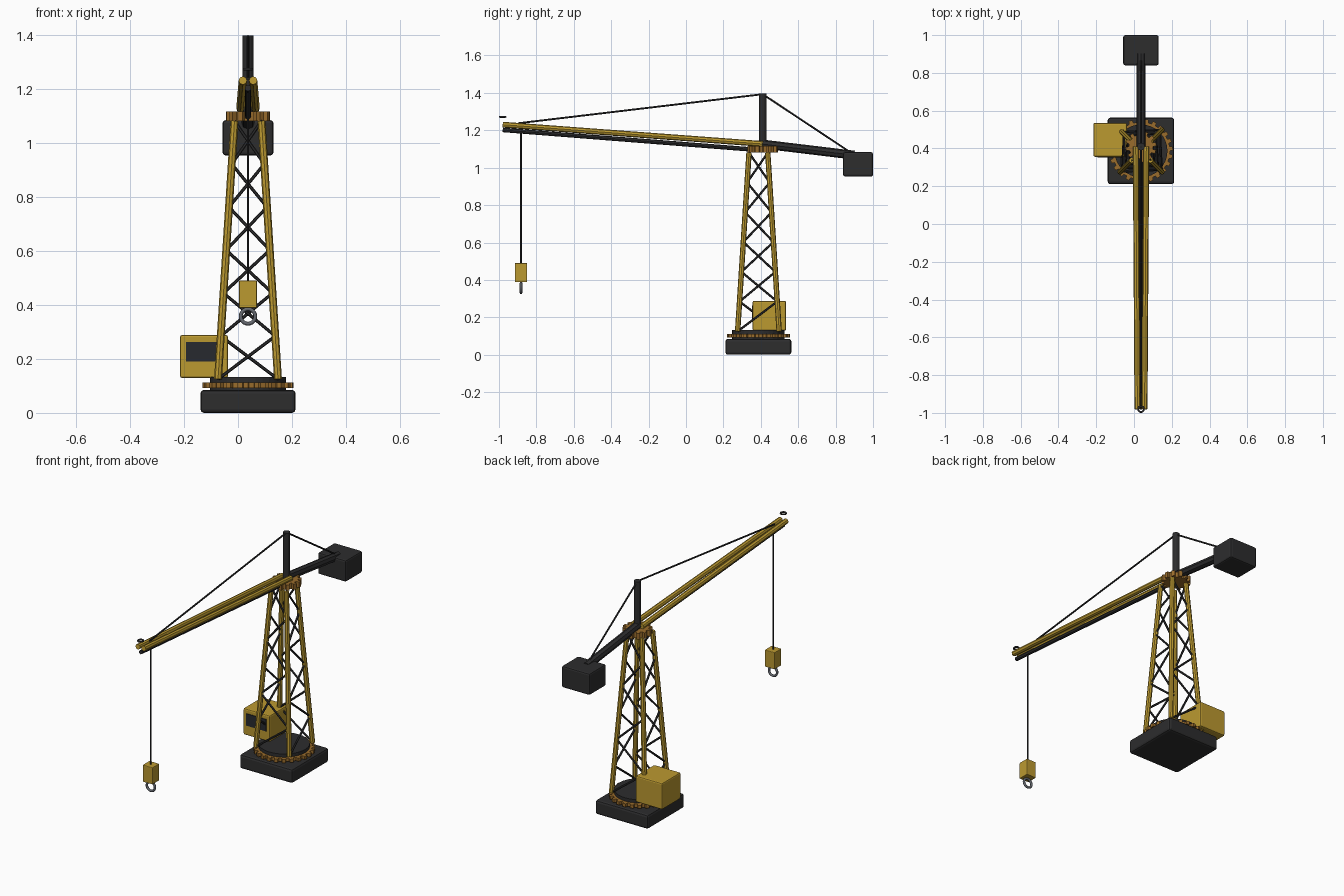
import bpy, bmesh, math
from mathutils import Vector, Matrix

if "Cube" in bpy.data.objects:
    bpy.data.objects.remove(bpy.data.objects["Cube"])

X, TY, JY = 0.037, 0.387, 0.41      # centre line, tower centre, slewing centre


def material(name, rgb):
    m = bpy.data.materials.new(name)
    m.use_nodes = True
    m.diffuse_color = (*rgb, 1)
    m.node_tree.nodes["Principled BSDF"].inputs["Base Color"].default_value = (*rgb, 1)
    return m


YELLOW = material("machine yellow", (0.50, 0.32, 0.03))
DARK = material("dark steel", (0.026, 0.026, 0.027))
BRONZE = material("gear bronze", (0.32, 0.15, 0.025))
GLASS = material("dark glass", (0.02, 0.023, 0.028))
GREY = material("hook grey", (0.13, 0.14, 0.16))


def finish(name, bm, mat, smooth=False):
    bmesh.ops.recalc_face_normals(bm, faces=bm.faces)
    mesh = bpy.data.meshes.new(name)
    bm.to_mesh(mesh)
    bm.free()
    mesh.materials.append(mat)
    if smooth:
        mesh.shade_smooth()
    ob = bpy.data.objects.new(name, mesh)
    bpy.context.collection.objects.link(ob)
    return ob


def box(name, lo, hi, mat, bevel=0):
    lo, hi = Vector(lo), Vector(hi)
    bm = bmesh.new()
    bmesh.ops.create_cube(bm, size=1, matrix=Matrix.Translation((lo + hi) / 2)
                          @ Matrix.Diagonal((*(hi - lo), 1)))
    if bevel:
        bmesh.ops.bevel(bm, geom=bm.edges[:], offset=bevel, segments=2,
                        profile=0.5, affect='EDGES')
    return finish(name, bm, mat)


def add_rod(bm, a, b, r, sides):
    a, b = Vector(a), Vector(b)
    turn = (b - a).to_track_quat('Z', 'Y').to_matrix().to_4x4()
    bmesh.ops.create_cone(bm, cap_ends=True, segments=sides, radius1=r, radius2=r,
                          depth=(b - a).length,
                          matrix=Matrix.Translation((a + b) / 2) @ turn)


def rods(name, pairs, r, mat, sides=8):
    bm = bmesh.new()
    for a, b in pairs:
        add_rod(bm, a, b, r, sides)
    return finish(name, bm, mat)


def gear(name, cy, z0, z1, r_in, r_out, teeth, mat):
    bm = bmesh.new()
    ring = []
    for i in range(teeth):
        for step, r in ((0, r_in), (0.08, r_out), (0.52, r_out), (0.6, r_in)):
            t = math.tau * (i + step) / teeth
            ring.append(bm.verts.new((X + r * math.cos(t), cy + r * math.sin(t), z0)))
    face = bm.faces.new(ring)
    new = bmesh.ops.extrude_face_region(bm, geom=[face])["geom"]
    bmesh.ops.translate(bm, vec=(0, 0, z1 - z0),
                        verts=[v for v in new if isinstance(v, bmesh.types.BMVert)])
    return finish(name, bm, mat)


def torus(name, centre, R, r, turn, mat):
    bm = bmesh.new()
    n, k = 24, 8
    grid = [[bm.verts.new(Vector(centre) + turn @ Vector((
        (R + r * math.cos(math.tau * j / k)) * math.cos(math.tau * i / n),
        (R + r * math.cos(math.tau * j / k)) * math.sin(math.tau * i / n),
        r * math.sin(math.tau * j / k)))) for j in range(k)] for i in range(n)]
    for i in range(n):
        for j in range(k):
            p, q = grid[i], grid[(i + 1) % n]
            bm.faces.new((p[j], q[j], q[(j + 1) % k], p[(j + 1) % k]))
    return finish(name, bm, mat, smooth=True)


# Base and turntable
box("base", (X - 0.176, TY - 0.176, 0), (X + 0.176, TY + 0.176, 0.085), DARK, 0.013)
rods("turntable_collar", [((X, TY, 0.08), (X, TY, 0.095))], 0.14, DARK, 32)
gear("ring_gear", TY, 0.092, 0.112, 0.153, 0.169, 24, BRONZE)
rods("turntable_disc", [((X, TY, 0.11), (X, TY, 0.132))], 0.14, DARK, 32)

# Tower: four tapering legs with zigzag bracing on each side
Z0, Z1, BAYS = 0.125, 1.08, 6
CORNERS = ((1, -1), (1, 1), (-1, 1), (-1, -1))


def leg_point(i, z):
    half = 0.111 + (0.05 - 0.111) * (z - Z0) / (Z1 - Z0)
    cx, cy = CORNERS[i % 4]
    return (X + cx * half, TY + cy * half, z)


rods("tower_legs", [(leg_point(i, Z0), leg_point(i, Z1)) for i in range(4)],
     0.0145, YELLOW)
braces = []
for side in range(4):
    for bay in range(BAYS):
        low, high = (Z0 + (Z1 - Z0) * (bay + d) / BAYS for d in (0, 1))
        flip = bay % 2
        braces.append((leg_point(side + flip, low), leg_point(side + 1 - flip, high)))
rods("tower_braces", braces, 0.006, DARK, 6)

# Operator cabin
box("cabin", (-0.215, 0.356, 0.129), (-0.037, 0.535, 0.288), YELLOW, 0.008)
box("cabin_window", (-0.193, 0.352, 0.19), (-0.06, 0.36, 0.262), GLASS)

# Slewing gear and mast
gear("slewing_gear", JY, 1.08, 1.115, 0.064, 0.082, 12, BRONZE)
rods("mast", [((X, JY, 1.09), (X, JY, 1.397))], 0.02, DARK, 12)

# Jib: two upper chords and one lower chord
rods("jib_upper_chords", [((X + s * 0.019, -0.98, 1.23), (X + s * 0.028, JY, 1.127))
                          for s in (-1, 1)], 0.0155, YELLOW)
rods("jib_lower_chord", [((X, -0.98, 1.202), (X, JY, 1.093))], 0.012, DARK)

# Counter jib and counterweight
rods("counter_jib", [((X, JY, 1.126), (X, 0.9, 1.067))], 0.024, DARK)
box("counterweight", (X - 0.094, 0.84, 0.953), (X + 0.094, 1.0, 1.083), DARK, 0.01)

# Stay cables, hoist cable and hook
top = (X, JY, 1.393)
rods("stay_cables", [(top, (X, -0.895, 1.238)), (top, (X, 0.89, 1.075))], 0.005, DARK)
rods("hoist_cable", [((X, -0.882, 1.21), (X, -0.882, 0.48))], 0.0045, DARK)
box("hook_block", (X - 0.033, -0.915, 0.388), (X + 0.033, -0.849, 0.49), YELLOW, 0.004)
torus("hook_ring", (X, -0.882, 0.357), 0.027, 0.007, Matrix.Rotation(math.pi / 2, 3, 'X'), GREY)
torus("tip_pulley", (X, -0.98, 1.272), 0.015, 0.005, Matrix.Identity(3), DARK)
